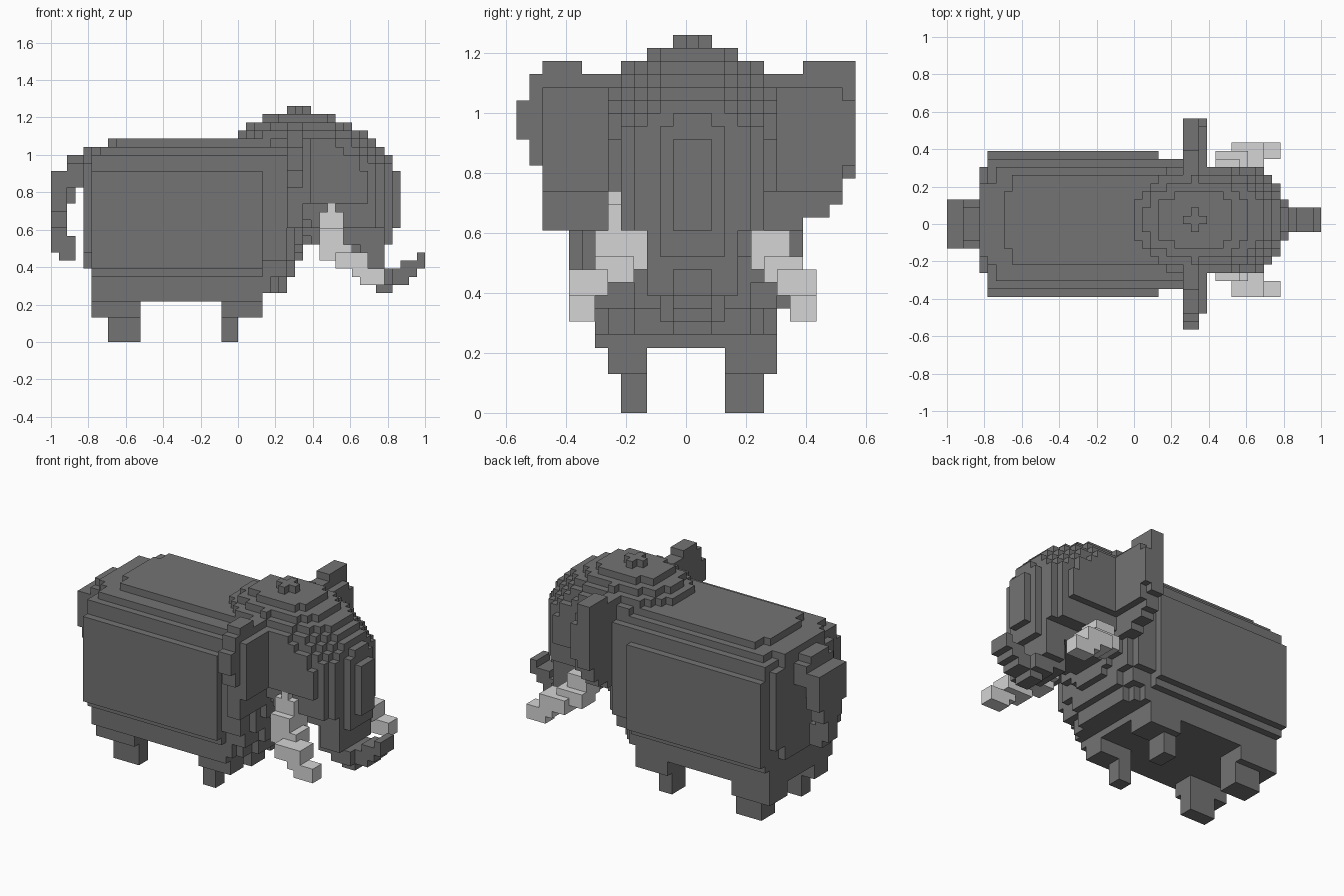
import bpy
import bmesh
from math import radians
from mathutils import Vector

cube = bpy.data.objects.get("Cube")
if cube:
    bpy.data.objects.remove(cube)

UNIT = 2 / 46                          # block edge length
ORIGIN = Vector((-23, -13, 0))         # block grid corner


def material(name, rgb):
    mat = bpy.data.materials.new(name)
    mat.use_nodes = True
    mat.diffuse_color = (*rgb, 1)
    mat.node_tree.nodes["Principled BSDF"].inputs["Base Color"].default_value = (*rgb, 1)
    return mat


GREY = material("dark grey hide", (0.173, 0.173, 0.173))
IVORY = material("pale grey ivory", (0.66, 0.66, 0.66))


def boxes(*ranges):
    """Blocks filled by boxes given as (x0, x1, y0, y1, z0, z1)."""
    return {(x, y, z) for x0, x1, y0, y1, z0, z1 in ranges
            for x in range(x0, x1) for y in range(y0, y1) for z in range(z0, z1)}


def build(name, cells, mat):
    """Skin a set of blocks with its exposed faces only."""
    bm = bmesh.new()
    verts = {}

    def vert(p):
        key = tuple(p)
        if key not in verts:
            verts[key] = bm.verts.new((Vector(p) + ORIGIN) * UNIT)
        return verts[key]

    for cell in cells:
        for axis in range(3):
            u, v = (axis + 1) % 3, (axis + 2) % 3
            for side in (0, 1):
                near = list(cell)
                near[axis] += 2 * side - 1
                if tuple(near) in cells:
                    continue
                ring = []
                for du, dv in ((0, 0), (1, 0), (1, 1), (0, 1)):
                    p = list(cell)
                    p[axis] += side
                    p[u] += du
                    p[v] += dv
                    ring.append(vert(p))
                bm.faces.new(ring if side else ring[::-1])
    bmesh.ops.dissolve_limit(bm, angle_limit=radians(1), verts=bm.verts, edges=bm.edges)
    mesh = bpy.data.meshes.new(name)
    bm.to_mesh(mesh)
    bm.free()
    mesh.materials.append(mat)
    obj = bpy.data.objects.new(name, mesh)
    bpy.context.collection.objects.link(obj)


def in_head(x, y, z):
    """Egg shape with a pointed crown, stepped cheeks and a narrow jaw."""
    dx, dy, dz = x - 30, abs(y - 13), z - 17
    rx = 12.6 if dx > 0 else 11
    if (dx / rx) ** 2 + (dy / 8.6) ** 2 + (dz / 11.1) ** 2 > 1:
        return False
    if abs(dx) > 2 + 2 * (28 - z) or dy > min(1 + 1.9 * (42 - x), (50 - x) / 2):
        return False
    cheek = 3 if z < 14 and x >= 32 else 5 if z < 17 else 6 if z < 24 else 8
    if dy > cheek:
        return False
    chin = 6 + 2 * max(0, x - 28)
    return z >= 12 if x >= 32 else z >= chin and dy <= 2 + z - chin


# Barrel body with stepped edges, rounded rump plate and back plate
build("body", boxes(
    (5, 26, 4, 22, 9, 21), (5, 26, 5, 21, 8, 23), (5, 26, 6, 20, 5, 23),
    (5, 26, 8, 18, 23, 24), (6, 29, 6, 20, 23, 24),
    (7, 29, 10, 17, 24, 25), (8, 29, 8, 19, 24, 25),
    (4, 5, 9, 18, 9, 24), (4, 5, 7, 20, 11, 22)), GREY)

# Neck and tapering chest
build("neck", boxes((26, 27, 6, 20, 6, 24), (26, 28, 7, 19, 6, 24),
                    (26, 29, 9, 18, 6, 24), (26, 29, 6, 20, 8, 24),
                    (26, 29, 5, 21, 10, 23), (29, 30, 9, 18, 8, 23),
                    (29, 30, 7, 20, 10, 23), (30, 31, 8, 19, 12, 22)), GREY)

# Head
build("head", {c for c in boxes((18, 44, 4, 23, 6, 29)) if in_head(*c)}, GREY)

# Trunk curling forward and up
build("trunk", boxes((37, 42, 11, 16, 8, 13), (38, 41, 10, 17, 9, 13),
                     (39, 42, 11, 16, 7, 8), (40, 42, 12, 15, 6, 8),
                     (42, 44, 12, 15, 7, 9), (43, 45, 12, 15, 8, 10),
                     (45, 46, 12, 15, 9, 11))
      - boxes((41, 42, 0, 26, 9, 12)), GREY)

# Ears, thin at the rim and thicker in the middle
build("right_ear", boxes((29, 31, 0, 8, 21, 24), (29, 31, 1, 8, 19, 26),
                         (29, 31, 2, 8, 14, 26), (29, 31, 2, 5, 26, 27),
                         (31, 32, 2, 8, 17, 25)), GREY)
build("left_ear", boxes((29, 31, 22, 26, 18, 27), (29, 31, 19, 25, 16, 26),
                        (29, 31, 19, 24, 15, 26), (29, 31, 19, 22, 14, 26),
                        (31, 32, 19, 25, 17, 25), (31, 32, 25, 26, 19, 24)), GREY)

# Legs with narrower feet
for side, y0, y1, f0, f1 in (("right", 7, 10, 8, 10), ("left", 16, 20, 16, 19)):
    build("rear_leg_" + side, boxes((5, 11, y0, y1, 3, 6), (7, 11, f0, f1, 0, 3)), GREY)
    build("front_leg_" + side, boxes((21, 26, y0, y1, 3, 6), (21, 23, f0, f1, 0, 3)), GREY)

# Tail hanging behind the rump and narrowing to its tip
build("tail", boxes((2, 4, 11, 15, 22, 23), (2, 4, 10, 16, 19, 22),
                    (0, 2, 10, 16, 16, 21), (0, 2, 11, 15, 14, 16),
                    (2, 3, 11, 15, 17, 19), (0, 2, 12, 14, 11, 14),
                    (1, 3, 12, 14, 10, 13)), GREY)

# Tusks, stepping outward, down and forward
build("right_tusk", boxes((34, 35, 7, 8, 16, 17), (33, 36, 7, 10, 11, 16),
                          (33, 36, 6, 10, 11, 14),
                          (33, 37, 6, 9, 10, 12), (35, 39, 4, 7, 9, 11),
                          (37, 41, 4, 6, 8, 9), (38, 41, 4, 6, 7, 9)), IVORY)
build("left_tusk", boxes((33, 36, 18, 21, 11, 14), (33, 37, 19, 22, 10, 12),
                         (35, 39, 20, 23, 9, 11), (37, 41, 21, 23, 8, 9),
                         (38, 41, 21, 23, 7, 9)), IVORY)
